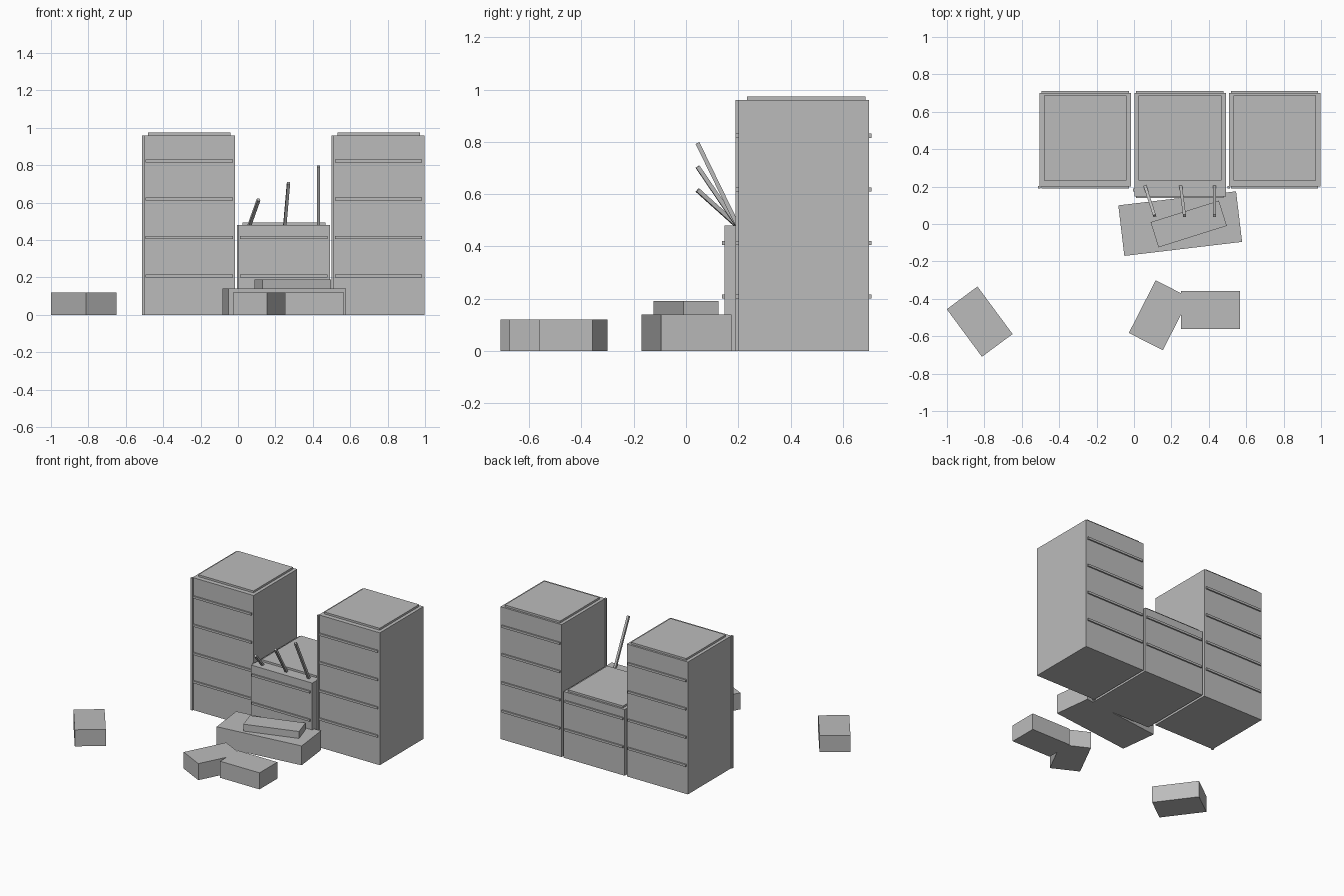
import bpy
from math import radians
from mathutils import Vector

cube = bpy.data.objects.get("Cube")
if cube:
    bpy.data.objects.remove(cube, do_unlink=True)

# One concrete grey for everything
grey = bpy.data.materials.new("concrete grey")
grey.use_nodes = True
colour = (0.5, 0.5, 0.5, 1)
grey.diffuse_color = colour
grey.node_tree.nodes["Principled BSDF"].inputs["Base Color"].default_value = colour


def block(name, centre, size, angle=0):
    """Box with its size baked in, turned about z."""
    bpy.ops.mesh.primitive_cube_add(size=1, location=centre)
    ob = bpy.context.object
    ob.name = name
    ob.scale = size
    bpy.ops.object.transform_apply(location=False, rotation=False, scale=True)
    ob.rotation_euler.z = radians(angle)
    ob.data.materials.append(grey)
    return ob


def span(name, x, y, z):
    """Box from its low and high limits on each axis."""
    limits = (x, y, z)
    return block(name, [(a + b) / 2 for a, b in limits], [b - a for a, b in limits])


def beam(name, start, end, width):
    """Square bar between two points."""
    start, end = Vector(start), Vector(end)
    ob = block(name, (start + end) / 2, (width, width, (end - start).length))
    ob.rotation_euler = (end - start).to_track_quat("Z", "Y").to_euler()


BACK = 0.70
STOREY = 0.205


def building(name, left, front, height, storeys, post_y):
    right = left + 0.49
    span(name + "_body", (left, right), (front, BACK), (0, height))
    # Raised roof slab
    span(name + "_roof", (left + 0.023, right - 0.024), (0.233, 0.686),
         (height - 0.01, height + 0.014))
    # Drain post at the front corner
    span(name + "_corner_post", (left - 0.008, left + 0.006),
         (post_y, post_y + 0.014), (0, height))
    # Floor ledges on the front and back faces
    for i in range(1, storeys):
        z = i * STOREY + 0.003
        for side, y in (("front", front), ("back", BACK)):
            span(f"{name}_{side}_ledge_{i}", (left + 0.01, right - 0.013),
                 (y - 0.01, y + 0.01), (z - 0.008, z + 0.008))


building("left_tower", -0.505, 0.2, 0.96, 5, 0.19)
building("right_tower", 0.508, 0.2, 0.96, 5, 0.19)
building("broken_block", 0.002, 0.148, 0.48, 3, 0.175)

# Bent reinforcing bars leaning out of the broken roof
bars = [(0.06, 0.11, 0.62), (0.25, 0.27, 0.71), (0.43, 0.43, 0.80)]
for i, (x0, x1, top) in enumerate(bars):
    beam(f"steel_bar_{i + 1}", (x0, 0.2, 0.475), (x1, 0.044, top - 0.005), 0.016)

# Fallen slabs
block("fallen_slab", (0.247, 0.002, 0.07), (0.634, 0.272, 0.14), 6.8)
block("fallen_slab_top", (0.2925, 0, 0.165), (0.383, 0.141, 0.05), 17.5)

# Loose rubble blocks of one size
rubble = [(0.135, -0.488, 63), (0.408, -0.46, 0), (-0.825, -0.522, -53.5)]
for i, (x, y, angle) in enumerate(rubble):
    block(f"rubble_block_{i + 1}", (x, y, 0.06), (0.316, 0.204, 0.12), angle)
